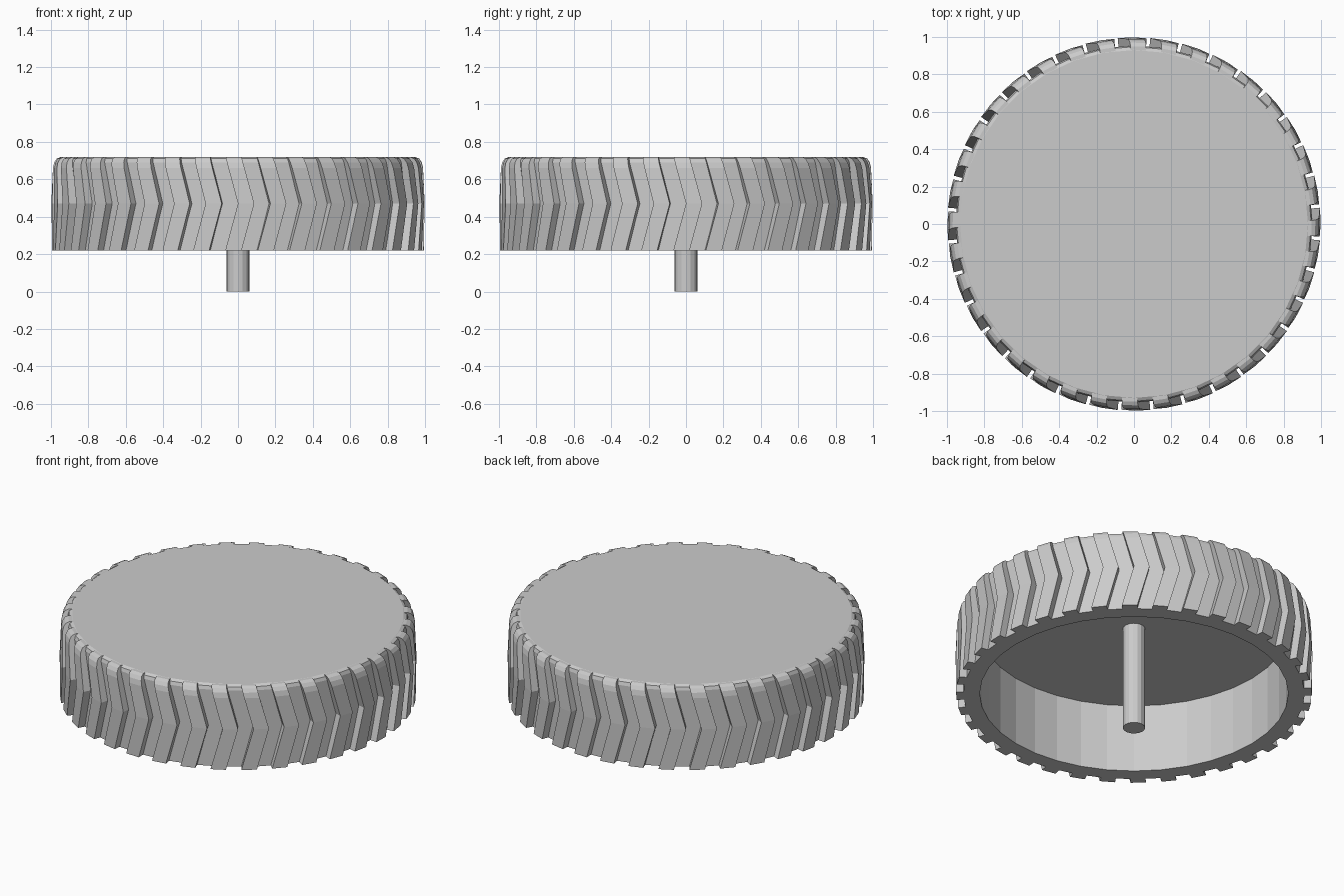
import bpy, bmesh
from math import cos, sin, radians, pi

if "Cube" in bpy.data.objects:
    bpy.data.objects.remove(bpy.data.objects["Cube"])

TEETH = 36
Z0, ZMID, Z1 = 0.22, 0.47, 0.72


def finish(name, bm):
    bmesh.ops.recalc_face_normals(bm, faces=bm.faces)
    me = bpy.data.meshes.new(name)
    bm.to_mesh(me)
    bm.free()
    ob = bpy.data.objects.new(name, me)
    bpy.context.collection.objects.link(ob)
    return ob


def revolve(name, profile, n):
    """Revolve a profile that starts and ends on the z axis."""
    bm = bmesh.new()
    rings = [[bm.verts.new((r * cos(2 * pi * i / n), r * sin(2 * pi * i / n), z))
              for i in range(n)] for r, z in profile]
    for a, b in zip(rings, rings[1:]):
        for i in range(n):
            j = (i + 1) % n
            bm.faces.new((a[i], a[j], b[j], b[i]))
    bm.faces.new(rings[0])
    bm.faces.new(rings[-1])
    return finish(name, bm)


# hollow cap, open below
revolve("cap_shell", [(0.863, 0.64), (0.863, Z0), (0.955, Z0), (0.955, 0.69),
                      (0.948, 0.71), (0.93, Z1)], 36)

# centre pin
revolve("centre_pin", [(0.0625, 0.0), (0.0625, 0.66)], 16)

# chevron treads: each is a swept section with rounded upper shoulder
WIDTH, SHIFT, PHASE = 5.0, 3.9, 8.6
section = [(0.995, Z0), (0.998, ZMID), (0.99, 0.66), (0.983, 0.69),
           (0.97, 0.71), (0.95, Z1 - 0.001)]
bm = bmesh.new()
for k in range(TEETH):
    rows = []
    for r, z in section:
        mid = PHASE + k * 360 / TEETH + SHIFT * (1 - abs(z - ZMID) / (Z1 - ZMID))
        row = []
        for rad, side in ((0.93, -1), (r, -1), (r, 1), (0.93, 1)):
            a = radians(mid + side * WIDTH / 2)
            row.append(bm.verts.new((rad * cos(a), rad * sin(a), z)))
        rows.append(row)
    for a, b in zip(rows, rows[1:]):
        for i in range(4):
            j = (i + 1) % 4
            bm.faces.new((a[i], a[j], b[j], b[i]))
    bm.faces.new(rows[0])
    bm.faces.new(rows[-1])
finish("chevron_treads", bm)
